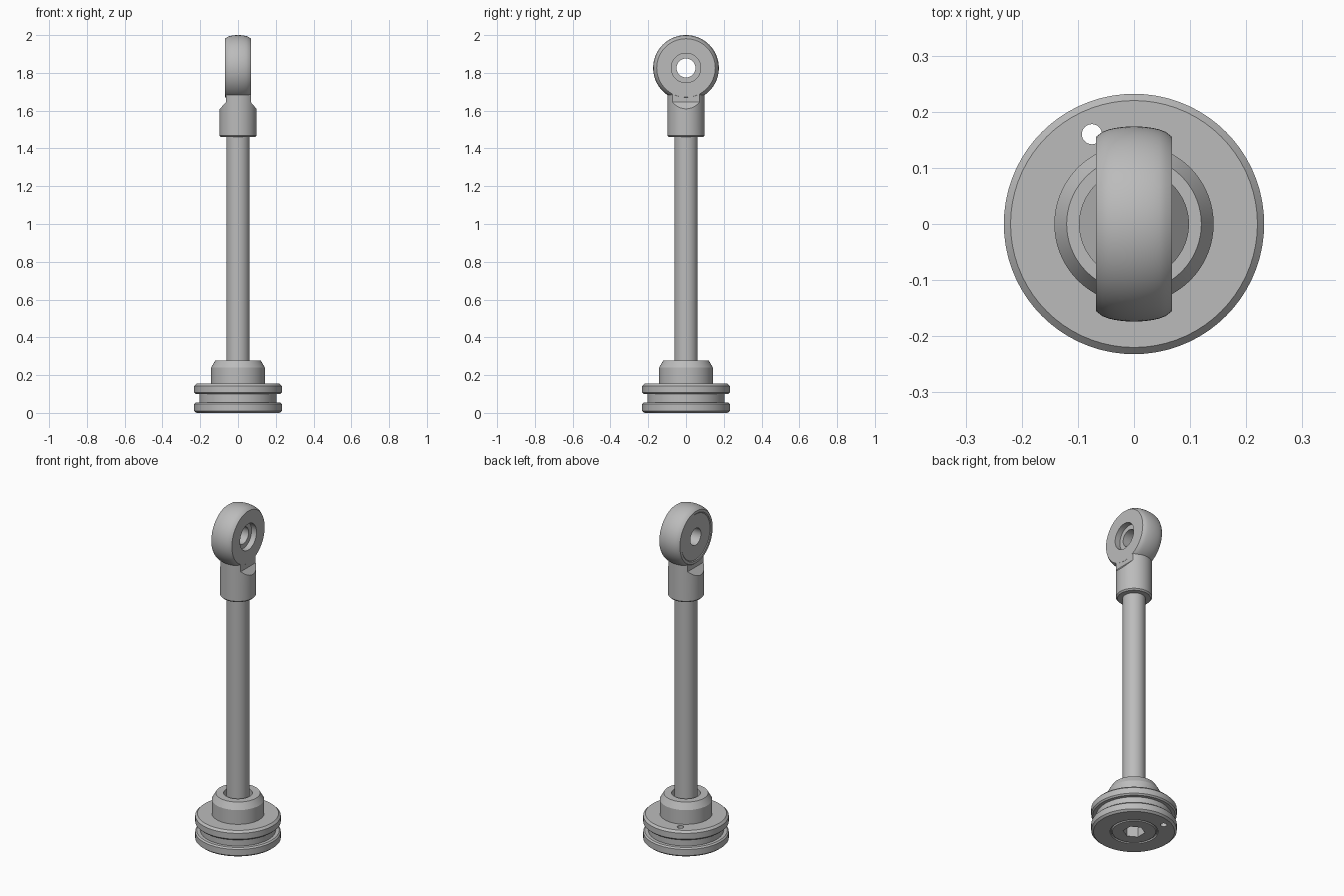
import bpy, bmesh, math
from mathutils import Matrix

default = bpy.data.objects.get("Cube")
if default:
    bpy.data.objects.remove(default, do_unlink=True)

steel = bpy.data.materials.new("steel_grey")
steel.use_nodes = True
GREY = (0.5, 0.5, 0.5, 1)
steel.diffuse_color = GREY
steel.node_tree.nodes["Principled BSDF"].inputs["Base Color"].default_value = GREY


def finish(bm, name):
    """Turn a bmesh into a named object."""
    bmesh.ops.recalc_face_normals(bm, faces=bm.faces)
    mesh = bpy.data.meshes.new(name)
    bm.to_mesh(mesh)
    bm.free()
    mesh.materials.append(steel)
    obj = bpy.data.objects.new(name, mesh)
    bpy.context.collection.objects.link(obj)
    return obj


def lathe(name, profile, matrix=Matrix(), steps=72):
    """Spin a closed (radius, height) profile about z, then place it."""
    bm = bmesh.new()
    verts = [bm.verts.new((r, 0, z)) for r, z in profile]
    edges = [bm.edges.new((v, verts[i - 1])) for i, v in enumerate(verts)
             if v.co.x + verts[i - 1].co.x > 0]
    bmesh.ops.spin(bm, geom=verts + edges, cent=(0, 0, 0), axis=(0, 0, 1),
                   angle=math.tau, steps=steps)
    bmesh.ops.remove_doubles(bm, verts=bm.verts, dist=1e-5)
    bmesh.ops.transform(bm, matrix=matrix, verts=bm.verts)
    return finish(bm, name)


def prism(name, section):
    """Extrude an (x, z) section through y, for use as a cutter."""
    bm = bmesh.new()
    face = bm.faces.new([bm.verts.new((x, -0.2, z)) for x, z in section])
    new = bmesh.ops.extrude_face_region(bm, geom=[face])["geom"]
    bmesh.ops.translate(bm, vec=(0, 0.4, 0),
                        verts=[g for g in new if isinstance(g, bmesh.types.BMVert)])
    return finish(bm, name)


def rod_cutter(name, sides, radius, x, y, bottom, top):
    bm = bmesh.new()
    bmesh.ops.create_cone(bm, cap_ends=True, segments=sides, radius1=radius,
                          radius2=radius, depth=top - bottom,
                          matrix=Matrix.Translation((x, y, (bottom + top) / 2)))
    return finish(bm, name)


def cut(obj, cutter):
    bpy.context.view_layer.objects.active = obj
    mod = obj.modifiers.new("cut", "BOOLEAN")
    mod.operation, mod.solver, mod.object = "DIFFERENCE", "EXACT", cutter
    bpy.ops.object.modifier_apply(modifier=mod.name)
    bpy.data.objects.remove(cutter, do_unlink=True)


# Piston head with seal groove, hub and end screw
piston = lathe("piston_head", [
    (0, 0), (0.118, 0), (0.122, 0.008), (0.128, 0.008), (0.13, 0),
    (0.22, 0), (0.232, 0.01), (0.232, 0.047), (0.224, 0.055), (0.205, 0.055),
    (0.205, 0.1), (0.224, 0.1), (0.232, 0.108), (0.232, 0.143), (0.22, 0.155),
    (0.142, 0.155), (0.142, 0.24), (0.12, 0.278), (0.078, 0.278),
    (0.078, 0.23), (0, 0.23)])
cut(piston, rod_cutter("hex_socket", 6, 0.06, 0, 0, -0.1, 0.08))
cut(piston, rod_cutter("bleed_hole", 24, 0.018, -0.075, 0.16, -0.1, 0.3))

# Piston rod
rod = lathe("piston_rod", [(0, 0.2), (0.062, 0.2), (0.062, 1.5), (0, 1.5)])

# Rod end shank, flattened on both sides with sloped shoulders
shank = lathe("rod_end_shank", [(0, 1.46), (0.09, 1.46), (0.098, 1.468),
                                (0.098, 1.69), (0, 1.69)])
for side, flat in ((1, 0.0675), (-1, 0.0635)):
    cut(shank, prism("flat_cutter", [(side * flat, 1.645), (side * 0.128, 1.575),
                                     (side * 0.2, 1.575), (side * 0.2, 1.8),
                                     (side * flat, 1.8)]))

# Eye: barrel-shaped ring lying along x, stepped bore, shallow recess on its right
EYE_HALF = 0.068
barrel = []
for i in range(13):
    t = -1 + i / 6
    barrel.append((0.174 - 0.012 * t * t - 0.007 * t ** 8, t * EYE_HALF))
eye = lathe("rod_end_eye", barrel + [
    (0.078, EYE_HALF), (0.078, 0.035), (0.05, 0.035), (0.05, -0.064),
    (0.135, -0.064), (0.14, -EYE_HALF)],
    Matrix.Translation((0, 0, 1.826)) @ Matrix.Rotation(math.pi / 2, 4, "Y"))

# Smooth the round surfaces, keep machined edges crisp
bpy.ops.object.select_all(action="DESELECT")
for obj in (piston, rod, shank, eye):
    obj.select_set(True)
bpy.context.view_layer.objects.active = eye
bpy.ops.object.shade_smooth_by_angle(angle=math.radians(28))
